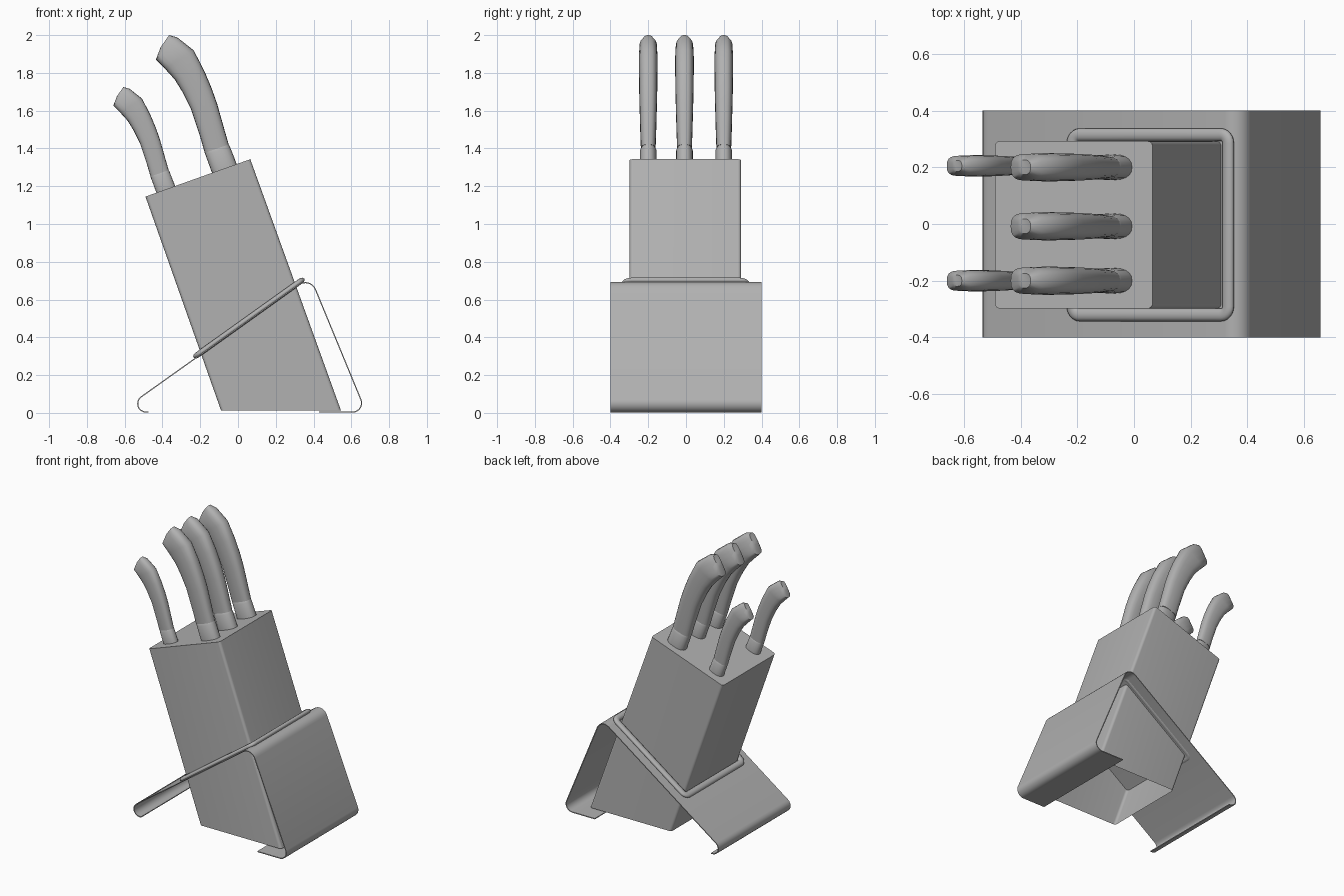
import bpy, math
from mathutils import Vector

if "Cube" in bpy.data.objects:
    bpy.data.objects.remove(bpy.data.objects["Cube"])

grey = bpy.data.materials.new("dark_grey")
grey.diffuse_color = (0.44, 0.44, 0.44, 1)
grey.use_nodes = True
grey.node_tree.nodes["Principled BSDF"].inputs["Base Color"].default_value = grey.diffuse_color


def make(name, verts, faces, angle=35, thickness=0):
    me = bpy.data.meshes.new(name)
    me.from_pydata([tuple(v) for v in verts], [], faces)
    me.materials.append(grey)
    ob = bpy.data.objects.new(name, me)
    bpy.context.collection.objects.link(ob)
    bpy.ops.object.select_all(action='DESELECT')
    ob.select_set(True)
    bpy.context.view_layer.objects.active = ob
    if thickness:
        solid = ob.modifiers.new("thickness", 'SOLIDIFY')
        solid.thickness, solid.offset = thickness, 0
        bpy.ops.object.modifier_apply(modifier=solid.name)
    bpy.ops.object.shade_smooth_by_angle(angle=math.radians(angle))
    return ob


def fillet(pts, radii, closed=False, steps=8):
    """Round the corners of a 2D polyline with true arcs."""
    out, n = [], len(pts)
    for i, p in enumerate(pts):
        p, r = Vector(p), radii[i]
        if r == 0 or (not closed and i in (0, n - 1)):
            out.append(p)
            continue
        a = (Vector(pts[i - 1]) - p).normalized()
        b = (Vector(pts[(i + 1) % n]) - p).normalized()
        half = a.angle(b) / 2
        c = p + (a + b).normalized() * r / math.sin(half)
        s, e = p + a * r / math.tan(half) - c, p + b * r / math.tan(half) - c
        sweep = math.pi - 2 * half
        for k in range(steps + 1):
            t = k / steps
            out.append(c + (s * math.sin((1 - t) * sweep) + e * math.sin(t * sweep)) / math.sin(sweep))
    return out


def bridge(rings, n, wrap=False):
    count = rings if wrap else rings - 1
    return [(i * n + j, i * n + (j + 1) % n,
             (i + 1) % rings * n + (j + 1) % n, (i + 1) % rings * n + j)
            for i in range(count) for j in range(n)]


def rounded_rect(hx, hy, r):
    return fillet([(-hx, -hy), (hx, -hy), (hx, hy), (-hx, hy)], [r] * 4, True, 6)


# Leaning block: open underneath, flat top
section = rounded_rect(0.3, 0.295, 0.018)
n = len(section)
verts = []
for left, right in (((-0.09, 0.013), (0.545, 0.013)), ((-0.49, 1.145), (0.065, 1.343))):
    for s in section:
        p = Vector(left).lerp(Vector(right), s.x / 0.6 + 0.5)
        verts.append((p.x, s.y - 0.003, p.y))
make("knife_block", verts, bridge(2, n) + [tuple(range(n, 2 * n))])

# Bent sheet stand, passing through the block
path = fillet([(-0.475, 0.004), (-0.626, 0.004), (0.382, 0.7215), (0.678, 0.004), (0.43, 0.004)],
              [0, 0.0446, 0.0584, 0.048, 0])
verts = [(p.x, y, p.y) for p in path for y in (-0.4, 0.4)]
make("sheet_stand", verts,
     [(2 * i, 2 * i + 1, 2 * i + 3, 2 * i + 2) for i in range(len(path) - 1)], 35, 0.006)

# Flattened tube frame around the block where it meets the sheet
slope = math.atan(0.714)
along = Vector((math.cos(slope), 0, math.sin(slope)))
normal = Vector((-math.sin(slope), 0, math.cos(slope)))
center = Vector((0.064, -0.003, 0.493)) + normal * 0.011
loop = rounded_rect(0.3375, 0.3175, 0.03)
m, sides = len(loop), 12
verts = []
for i, p in enumerate(loop):
    d = (loop[(i + 1) % m] - loop[i - 1]).normalized()
    out = Vector((d.y, -d.x))
    for k in range(sides):
        a = 2 * math.pi * k / sides
        q = p + out * 0.0225 * math.cos(a)
        verts.append(center + along * q.x + Vector((0, q.y, 0)) + normal * 0.015 * math.sin(a))
make("block_frame", verts, [f[::-1] for f in bridge(m, sides, True)], 60)

# Knife sections: left x, z, right x, z, half thickness in y
COLLAR = [(-0.13, 1.25, 0.0, 1.30, 0.045), (-0.172, 1.365, -0.043, 1.41, 0.044),
          (-0.176, 1.377, -0.049, 1.421, 0.037)]
GRIP = [(-0.176, 1.377, -0.049, 1.421, 0.039), (-0.2, 1.46, -0.072, 1.50, 0.042),
        (-0.25, 1.61, -0.11, 1.635, 0.046), (-0.295, 1.70, -0.14, 1.72, 0.048),
        (-0.335, 1.765, -0.178, 1.81, 0.049), (-0.385, 1.82, -0.235, 1.92, 0.05),
        (-0.435, 1.87, -0.322, 1.988, 0.047), (-0.41, 1.935, -0.365, 2.0, 0.026)]
TIP = Vector((-0.365, 0, 2.0))


def power(v, e):
    return math.copysign(abs(v) ** e, v)


def knife_part(name, sections, y, tip, scale, square):
    verts, sides = [], 20
    for lx, lz, rx, rz, hy in sections:
        c = Vector(((lx + rx) / 2, 0, (lz + rz) / 2))
        h = Vector(((rx - lx) / 2, 0, (rz - lz) / 2))
        for k in range(sides):
            a = 2 * math.pi * k / sides
            p = c + h * power(math.cos(a), square) + Vector((0, hy * power(math.sin(a), square), 0))
            verts.append(tip + (p - TIP) * scale + Vector((0, y, 0)))
    last = (len(sections) - 1) * sides
    faces = bridge(len(sections), sides)
    faces += [tuple(reversed(range(sides))), tuple(range(last, last + sides))]
    make(name, verts, faces, 48)


# Three large knives and two small ones
small_tip = Vector((-0.607, 0, 1.725))
for size, ys, tip, scale in (("large", (-0.2, -0.008, 0.2), TIP, 1.0),
                             ("small", (-0.2, 0.205), small_tip, 0.76)):
    for i, y in enumerate(ys, 1):
        knife_part(f"{size}_knife_collar_{i}", COLLAR, y, tip, scale, 0.85)
        knife_part(f"{size}_knife_handle_{i}", GRIP, y, tip, scale, 0.72)
